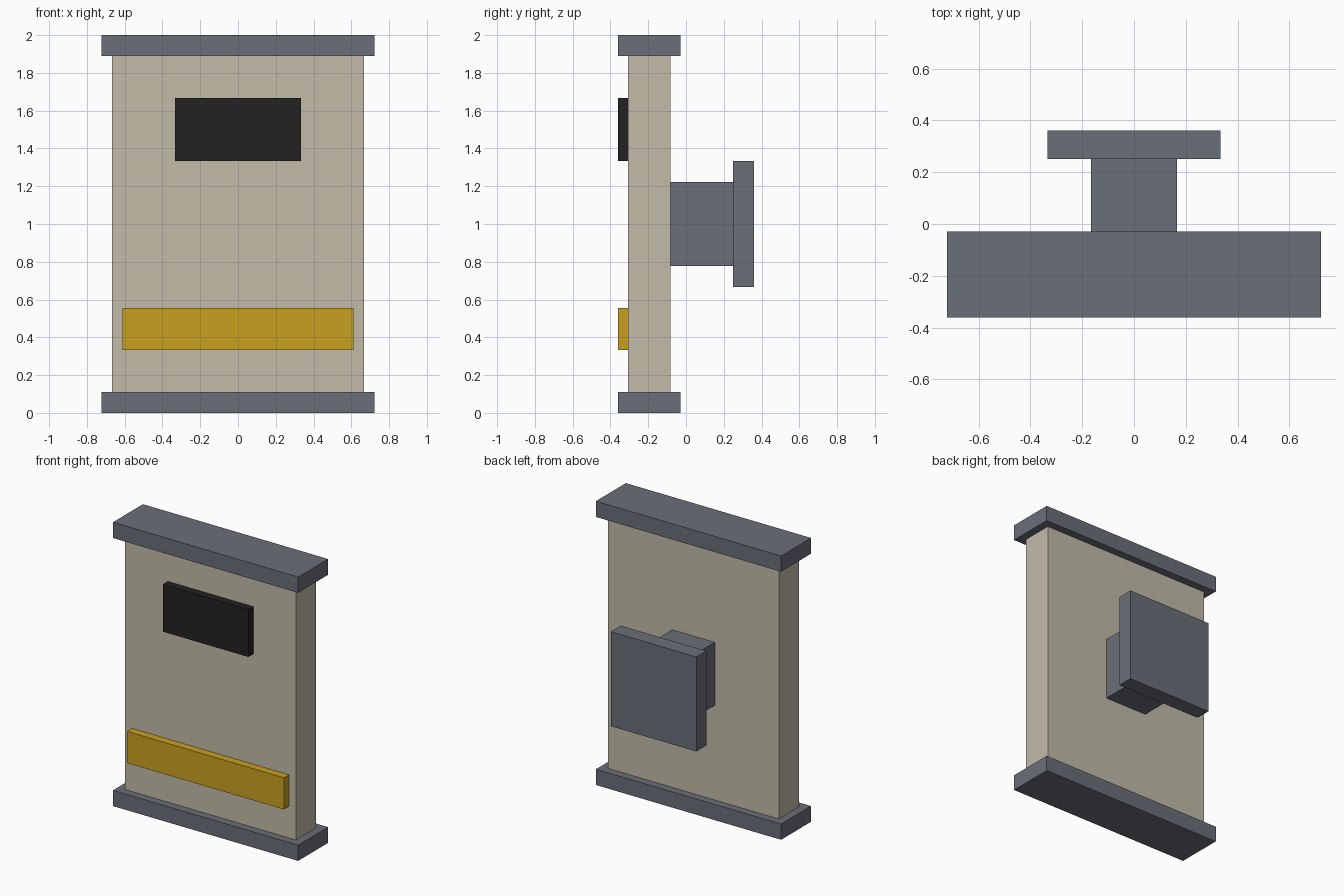
import bpy
import bmesh
from mathutils import Vector

if "Cube" in bpy.data.objects:
    bpy.data.objects.remove(bpy.data.objects["Cube"], do_unlink=True)


def linear(c):
    return c / 12.92 if c <= 0.04045 else ((c + 0.055) / 1.055) ** 2.4


def material(name, hex_colour):
    rgb = [linear(int(hex_colour[i:i + 2], 16) / 255) for i in (0, 2, 4)]
    mat = bpy.data.materials.new(name)
    mat.use_nodes = True
    mat.diffuse_color = (*rgb, 1)
    bsdf = mat.node_tree.nodes["Principled BSDF"]
    bsdf.inputs["Base Color"].default_value = (*rgb, 1)
    bsdf.inputs["Roughness"].default_value = 0.8
    return mat


def box(name, width, y_range, z_range, mat):
    """Box centred on x, spanning the given depth and height ranges."""
    (y0, y1), (z0, z1) = y_range, z_range
    bm = bmesh.new()
    bmesh.ops.create_cube(bm, size=1)
    bmesh.ops.scale(bm, vec=Vector((width, y1 - y0, z1 - z0)), verts=bm.verts)
    mesh = bpy.data.meshes.new(name)
    bm.to_mesh(mesh)
    bm.free()
    mesh.materials.append(mat)
    obj = bpy.data.objects.new(name, mesh)
    obj.location = (0, (y0 + y1) / 2, (z0 + z1) / 2)
    bpy.context.collection.objects.link(obj)
    return obj


beige = material("beige_panel", "C2BBA9")
grey = material("slate_grey", "6A6E78")
black = material("screen_black", "222222")
yellow = material("warning_yellow", "C9A020")

FRONT, BACK = -0.361, 0.361
BODY_FRONT, BODY_BACK = -0.306, -0.083

# Main slab with a rail at each end
box("main_panel", 1.333, (BODY_FRONT, BODY_BACK), (0.111, 1.889), beige)
for name, z in (("bottom_rail", 0), ("top_rail", 1.889)):
    box(name, 1.444, (FRONT, -0.028), (z, z + 0.111), grey)

# Raised front details
box("front_screen", 0.667, (FRONT, BODY_FRONT), (1.333, 1.667), black)
box("front_stripe", 1.222, (FRONT, BODY_FRONT), (0.333, 0.556), yellow)

# Rear mount: arm and end plate
box("mount_arm", 0.333, (BODY_BACK, 0.25), (0.778, 1.222), grey)
box("mount_plate", 0.667, (0.25, BACK), (0.667, 1.333), grey)
